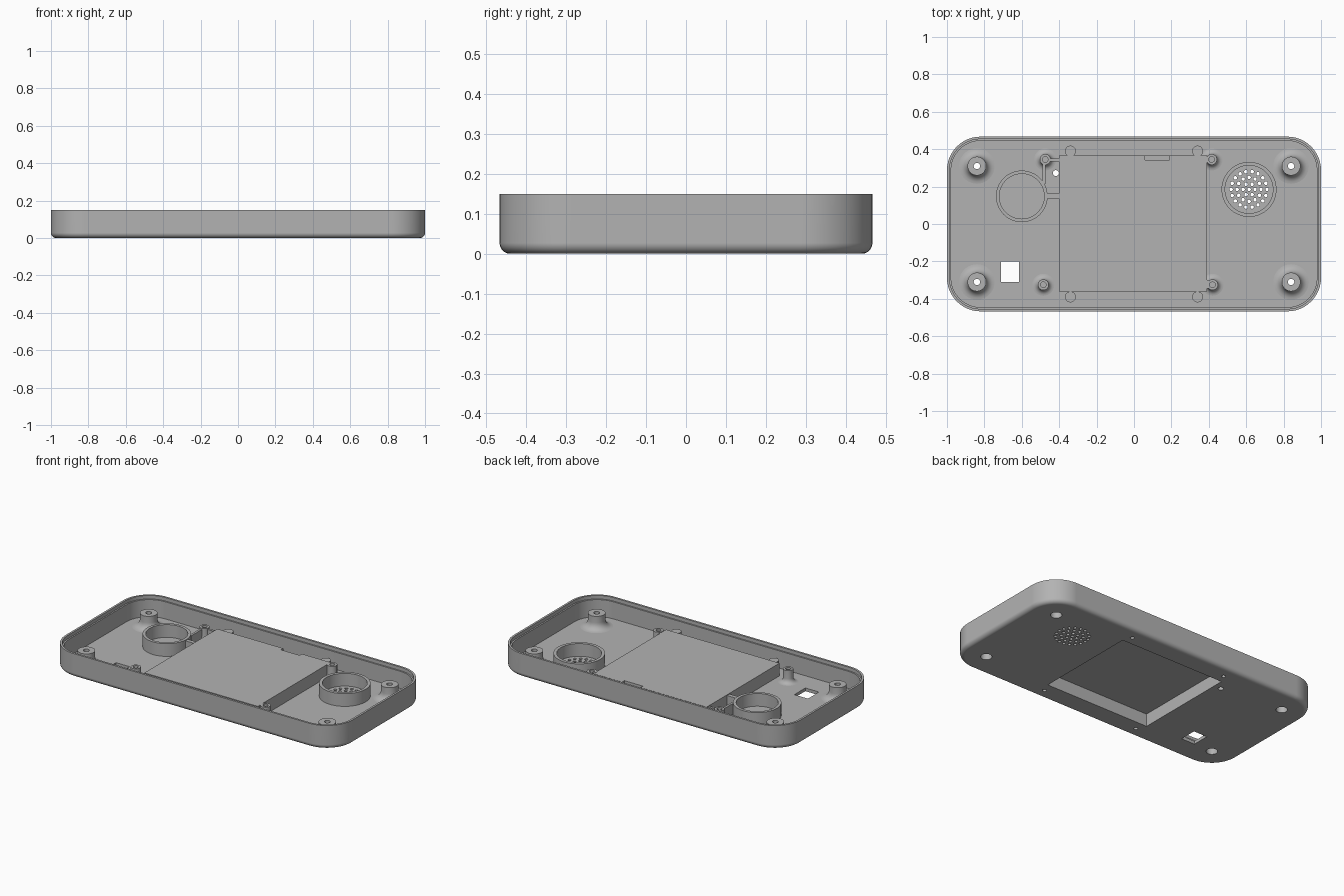
import bpy, bmesh, math
from mathutils import Matrix, Vector

if "Cube" in bpy.data.objects:
    bpy.data.objects.remove(bpy.data.objects["Cube"])

grey = bpy.data.materials.new("plastic_grey")
grey.diffuse_color = (0.45, 0.45, 0.45, 1)
grey.use_nodes = True
grey.node_tree.nodes["Principled BSDF"].inputs["Base Color"].default_value = grey.diffuse_color


def finish(bm, name):
    bmesh.ops.remove_doubles(bm, verts=bm.verts, dist=1e-5)
    bmesh.ops.recalc_face_normals(bm, faces=bm.faces)
    me = bpy.data.meshes.new(name)
    bm.to_mesh(me)
    bm.free()
    me.materials.append(grey)
    ob = bpy.data.objects.new(name, me)
    bpy.context.collection.objects.link(ob)
    return ob


def activate(ob):
    bpy.ops.object.select_all(action='DESELECT')
    ob.select_set(True)
    bpy.context.view_layer.objects.active = ob


def smooth(ob):
    activate(ob)
    bpy.ops.object.shade_smooth_by_angle(angle=math.radians(30))


def add_box(bm, x0, x1, y0, y1, z0, z1):
    m = Matrix.Translation(((x0 + x1) / 2, (y0 + y1) / 2, (z0 + z1) / 2))
    bmesh.ops.create_cube(bm, size=1, matrix=m @ Matrix.Diagonal((x1 - x0, y1 - y0, z1 - z0, 1)))


def add_drill(bm, x, y, r, z0=-0.05, z1=0.06, seg=24):
    bmesh.ops.create_cone(bm, cap_ends=True, segments=seg, radius1=r, radius2=r, depth=z1 - z0,
                          matrix=Matrix.Translation((x, y, (z0 + z1) / 2)))


def box(name, *dims):
    bm = bmesh.new()
    add_box(bm, *dims)
    return finish(bm, name)


def lathe(name, x, y, profile, closed=True, steps=40):
    """Revolve (radius, z) points around a vertical axis at x, y."""
    bm = bmesh.new()
    vs = [bm.verts.new((r, 0, z)) for r, z in profile]
    es = [bm.edges.new(p) for p in zip(vs, vs[1:] + vs[:1])][:len(vs) if closed else -1]
    bmesh.ops.spin(bm, geom=vs + es, cent=(0, 0, 0), axis=(0, 0, 1), angle=2 * math.pi,
                   steps=steps, use_merge=True)
    bmesh.ops.translate(bm, verts=bm.verts, vec=(x, y, 0))
    ob = finish(bm, name)
    smooth(ob)
    return ob


def cut(ob, bm, name):
    cutter = finish(bm, name)
    cutter.hide_render = True
    mod = ob.modifiers.new("cut", 'BOOLEAN')
    mod.operation, mod.solver, mod.object = 'DIFFERENCE', 'EXACT', cutter
    activate(ob)
    bpy.ops.object.modifier_apply(modifier=mod.name)
    bpy.data.objects.remove(cutter)


FLOOR, TOP, DECK = 0.02, 0.15, 0.10
POSTS = [(sx * 0.84, sy * 0.31) for sx in (-1, 1) for sy in (-1, 1)]
BOSSES = [(sx * 0.34, sy * 0.39) for sx in (-1, 1) for sy in (-1, 1)]
STANDOFFS = [(-0.475, 0.345), (-0.485, -0.325), (0.415, 0.345), (0.42, -0.325)]
SPEAKER = (0.615, 0.185)
POCKET = (-0.37, 0.365, -0.33, 0.335)

# Tray: rounded-rectangle loops lofted up the outside and down the inside
fillet = 0.027
profile = [(fillet * (1 - math.sin(a)), fillet * (1 - math.cos(a)))
           for a in [i * math.pi / 12 for i in range(7)]]
profile += [(0, TOP), (0.013, TOP), (0.013, 0.128), (0.022, 0.128), (0.022, FLOOR)]
bm = bmesh.new()
loops = []
for inset, z in profile:
    loop = []
    for i, (sx, sy) in enumerate([(1, 1), (-1, 1), (-1, -1), (1, -1)]):
        for k in range(13):
            a = (i + k / 12) * math.pi / 2
            r = 0.18 - inset
            loop.append(bm.verts.new((sx * 0.82 + r * math.cos(a), sy * 0.287 + r * math.sin(a), z)))
    loops.append(loop)
for a, b in zip(loops, loops[1:]):
    for i in range(len(a)):
        j = (i + 1) % len(a)
        bm.faces.new((a[i], a[j], b[j], b[i]))
bm.faces.new(loops[0])
bm.faces.new(loops[-1])
tray = finish(bm, "tray")

# Openings through the floor
bm = bmesh.new()
add_box(bm, *POCKET, -0.05, 0.06)
add_box(bm, -0.71, -0.615, -0.31, -0.2, -0.05, 0.06)
for x, y in POSTS:
    add_drill(bm, x, y, 0.033, seg=40)
for x, y in BOSSES:
    add_drill(bm, x, y, 0.012)
add_drill(bm, -0.418, 0.272, 0.016)
for ring in range(4):
    n = max(1, ring * 6)
    for k in range(n):
        a = 2 * math.pi * k / n
        add_drill(bm, SPEAKER[0] + ring * 0.032 * math.cos(a),
                  SPEAKER[1] + ring * 0.032 * math.sin(a), 0.0095, seg=14)
cut(tray, bm, "floor_cutter")
smooth(tray)
activate(tray)
mod = tray.modifiers.new("flat_normals", 'WEIGHTED_NORMAL')
mod.keep_sharp = True
bpy.ops.object.modifier_apply(modifier=mod.name)

# Central housing, hollow from below, with a notch in the rear edge
housing = box("housing", -0.4, 0.39, -0.36, 0.365, 0.005, DECK)
bm = bmesh.new()
add_box(bm, *POCKET, -0.05, DECK - 0.02)
cut(housing, bm, "pocket_cutter")
bm = bmesh.new()
add_box(bm, 0.06, 0.19, 0.342, 0.4, DECK - 0.018, DECK + 0.05)
cut(housing, bm, "notch_cutter")


def flare(r, size, n=6):
    """Concave fillet from the floor up to a post of radius r."""
    return [(r + size * (1 - math.sin(a)), FLOOR + size * (1 - math.cos(a)))
            for a in [i * math.pi / 2 / n for i in range(n + 1)]]


# Corner screw posts with a counterbore from below
for i, (x, y) in enumerate(POSTS):
    lathe(f"corner_post_{i + 1}", x, y,
          [(0.033, 0.005), (0.09, 0.005)] + flare(0.05, 0.045)
          + [(0.05, 0.105), (0.017, 0.105), (0.017, 0.065), (0.033, 0.065)])

# Standoffs with blind holes
for i, (x, y) in enumerate(STANDOFFS):
    lathe(f"standoff_{i + 1}", x, y,
          [(0, 0.01), (0.05, 0.01)] + flare(0.029, 0.03)
          + [(0.029, 0.102), (0.015, 0.102), (0.015, 0.05), (0, 0.05)], closed=False, steps=28)

# Bosses beside the housing, drilled from below
for i, (x, y) in enumerate(BOSSES):
    lathe(f"boss_{i + 1}", x, y,
          [(0, 0.092), (0.029, 0.092), (0.029, 0.005), (0.012, 0.005), (0.012, 0.07), (0, 0.07)],
          closed=False, steps=28)

# Round holders
for name, x, y, ro, ri in (("round_holder", -0.6, 0.148, 0.138, 0.12),
                           ("speaker_holder", *SPEAKER, 0.147, 0.128)):
    lathe(name, x, y, [(ri, 0.01), (ro, 0.01), (ro, DECK), (ri, DECK)], steps=64)

# Ribs joining the round holder, standoffs and housing
box("lower_rib", -0.47, -0.39, 0.137, 0.162, 0.01, DECK - 0.005)
box("side_rib", -0.488, -0.474, 0.215, 0.33, 0.01, DECK - 0.005)
box("upper_rib", -0.455, -0.39, 0.335, 0.35, 0.01, DECK - 0.005)
box("right_rear_rib", 0.38, 0.4, 0.33, 0.36, 0.01, DECK - 0.002)
box("right_front_rib", 0.38, 0.405, -0.345, -0.3, 0.01, DECK - 0.002)
